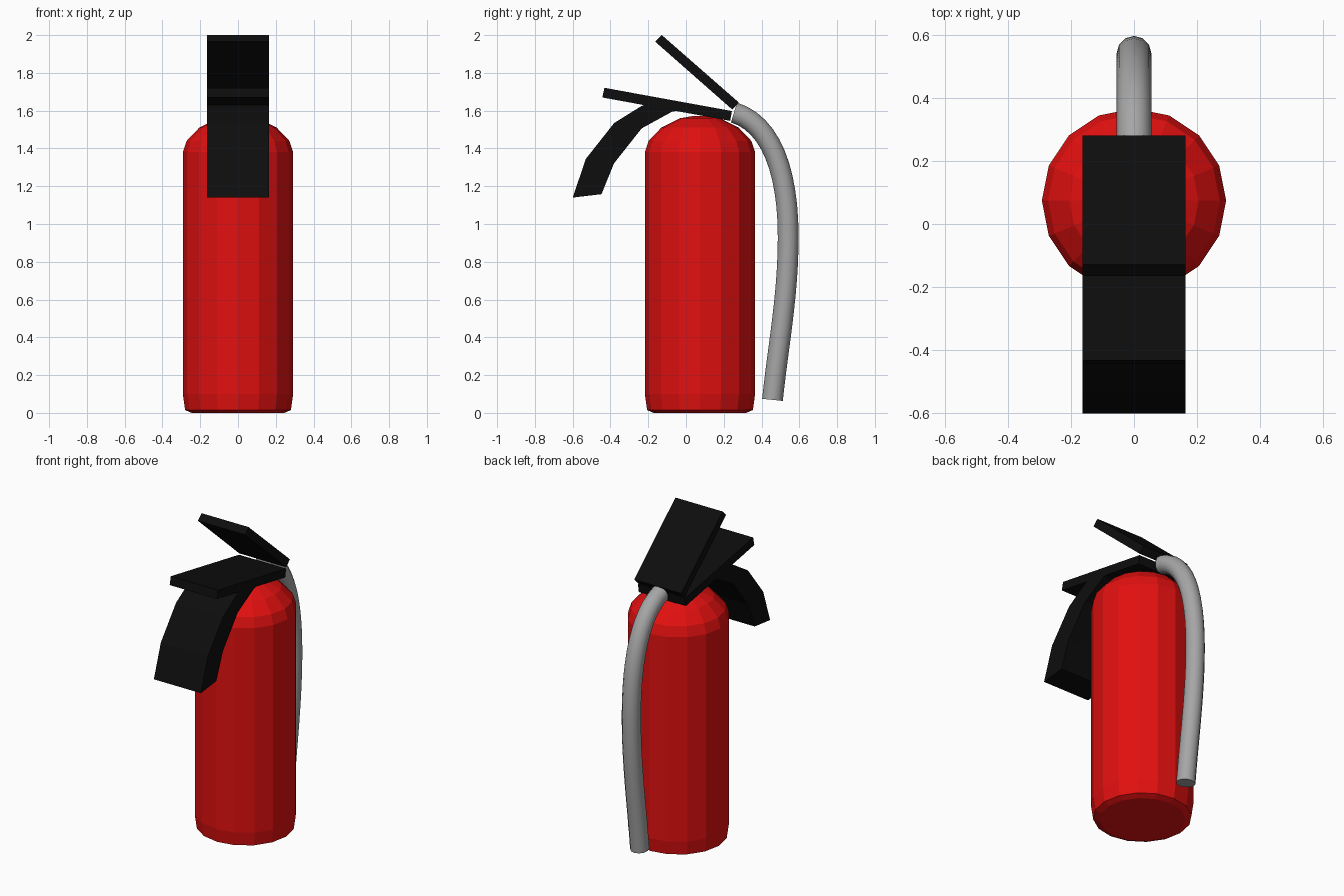
import bpy, bmesh, math

if "Cube" in bpy.data.objects:
    bpy.data.objects.remove(bpy.data.objects["Cube"])


def material(name, rgb):
    m = bpy.data.materials.new(name)
    m.diffuse_color = (*rgb, 1)
    m.use_nodes = True
    m.node_tree.nodes["Principled BSDF"].inputs["Base Color"].default_value = m.diffuse_color
    return m


RED = material("tank red", (0.76, 0.005, 0.005))
BLACK = material("handle black", (0.004, 0.004, 0.004))
GREY = material("hose grey", (0.38, 0.38, 0.38))


def finish(name, bm, mat):
    bmesh.ops.recalc_face_normals(bm, faces=bm.faces)
    me = bpy.data.meshes.new(name)
    bm.to_mesh(me)
    bm.free()
    me.materials.append(mat)
    ob = bpy.data.objects.new(name, me)
    bpy.context.collection.objects.link(ob)
    return ob


def lathe(name, profile, cy, sides, mat):
    """Revolve (radius, z) points around a vertical axis, flat shaded."""
    bm = bmesh.new()
    rings = []
    for r, z in profile:
        rings.append([bm.verts.new((r * math.cos(2 * math.pi * i / sides),
                                    cy + r * math.sin(2 * math.pi * i / sides), z))
                      for i in range(sides)])
    for a, b in zip(rings, rings[1:]):
        for i in range(sides):
            j = (i + 1) % sides
            bm.faces.new((a[i], a[j], b[j], b[i]))
    bm.faces.new(rings[0])
    bm.faces.new(rings[-1])
    return finish(name, bm, mat)


def slab(name, outline, half, mat):
    """Extrude a (y, z) side outline across the width."""
    bm = bmesh.new()
    face = bm.faces.new([bm.verts.new((-half, y, z)) for y, z in outline])
    ext = bmesh.ops.extrude_face_region(bm, geom=[face])
    verts = [v for v in ext["geom"] if isinstance(v, bmesh.types.BMVert)]
    bmesh.ops.translate(bm, verts=verts, vec=(2 * half, 0, 0))
    return finish(name, bm, mat)


# Sixteen-sided tank with rounded shoulder
lathe("tank", [(0.245, 0), (0.28, 0.015), (0.292, 0.1), (0.292, 1.38), (0.272, 1.44),
               (0.205, 1.51), (0.105, 1.56), (0.03, 1.573)], 0.074, 16, RED)

# Handle levers and the curved discharge horn
W = 0.163
slab("carry_handle", [(-0.443, 1.67), (-0.432, 1.721), (0.243, 1.598), (0.234, 1.546)], W, BLACK)
slab("squeeze_lever", [(-0.164, 1.966), (-0.128, 2.0), (0.28, 1.643), (0.245, 1.606)], W, BLACK)
slab("discharge_horn", [(-0.6, 1.14), (-0.447, 1.158), (-0.382, 1.32), (-0.235, 1.506),
                        (-0.075, 1.594), (0.0, 1.61), (-0.05, 1.64), (-0.19, 1.646),
                        (-0.24, 1.622), (-0.38, 1.535), (-0.53, 1.345)], W, BLACK)

# Hose swept along a bezier path: (left handle, point, right handle) in y, z
cu = bpy.data.curves.new("hose_path", "CURVE")
cu.dimensions = "3D"
cu.bevel_depth = 0.055
cu.bevel_resolution = 4
cu.resolution_u = 12
cu.use_fill_caps = True
spline = cu.splines.new("BEZIER")
nodes = [((0.1, 1.64), (0.254, 1.59), (0.45, 1.53)),
         ((0.541, 1.28), (0.541, 0.93), (0.541, 0.62)),
         ((0.488, 0.36), (0.458, 0.069), (0.43, -0.2))]
spline.bezier_points.add(len(nodes) - 1)
for p, (left, co, right) in zip(spline.bezier_points, nodes):
    p.handle_left_type = p.handle_right_type = "FREE"
    p.handle_left, p.co, p.handle_right = (0, *left), (0, *co), (0, *right)
cu.materials.append(GREY)
hose = bpy.data.objects.new("hose", cu)
bpy.context.collection.objects.link(hose)
bpy.context.view_layer.objects.active = hose
hose.select_set(True)
bpy.ops.object.convert(target="MESH")
bpy.ops.object.shade_smooth_by_angle(angle=math.radians(40))
